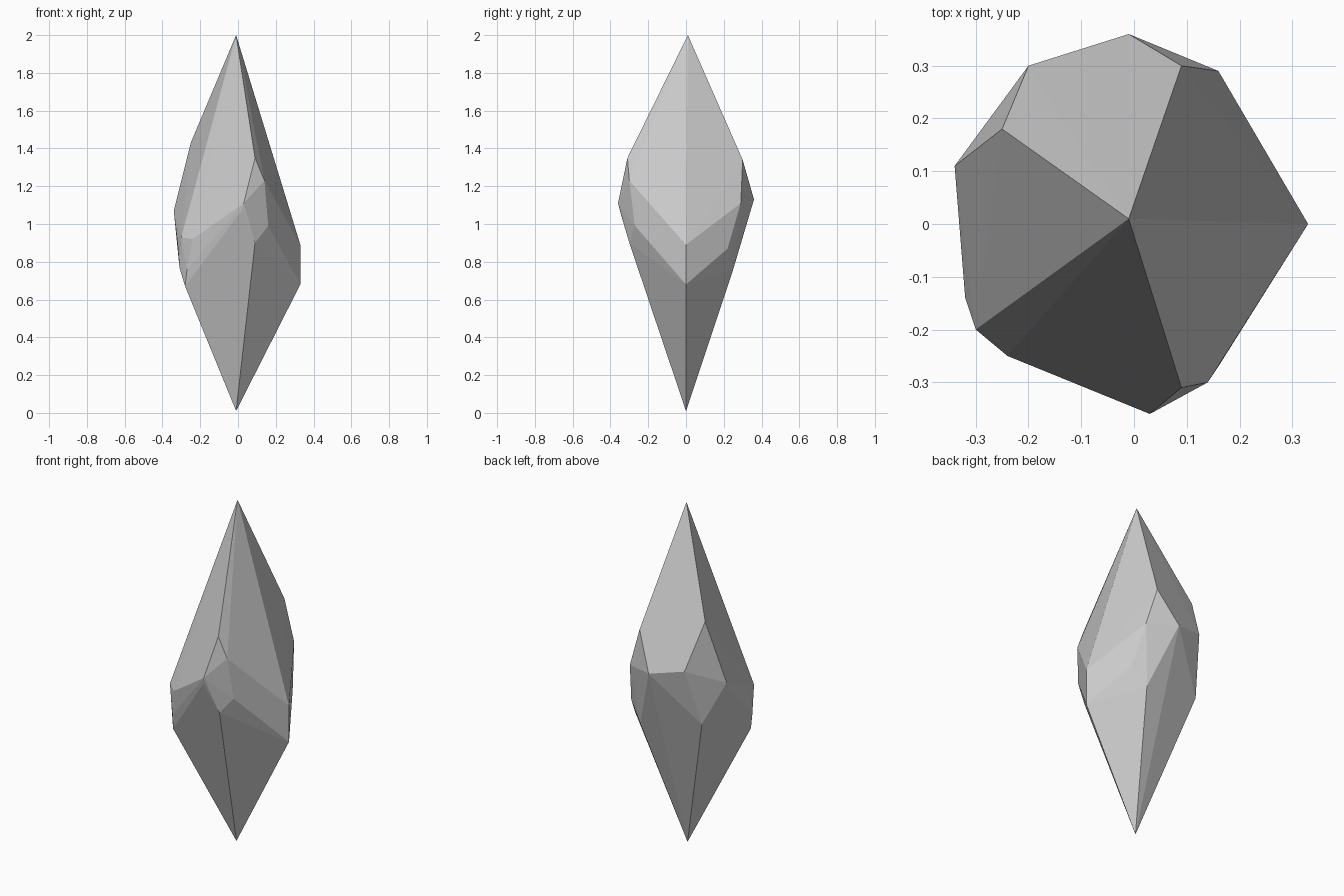
import bpy
import bmesh
import math

# Remove the default object
default_cube = bpy.data.objects.get("Cube")
if default_cube:
    bpy.data.objects.remove(default_cube, do_unlink=True)


def make_material(name, colour):
    material = bpy.data.materials.new(name)
    material.use_nodes = True
    material.diffuse_color = colour
    shader = next(n for n in material.node_tree.nodes if n.type == "BSDF_PRINCIPLED")
    shader.inputs["Base Color"].default_value = colour
    shader.inputs["Roughness"].default_value = 0.6
    return material


def make_cut_stone(name, corner_groups, material):
    """Wrap a faceted skin round the corners and merge flat neighbours."""
    bm = bmesh.new()
    for group in corner_groups:
        for corner in group:
            bm.verts.new(corner)
    hull = bmesh.ops.convex_hull(bm, input=bm.verts[:])
    unused = [v for v in hull["geom_interior"] if isinstance(v, bmesh.types.BMVert)]
    bmesh.ops.delete(bm, geom=unused, context="VERTS")
    bmesh.ops.dissolve_limit(bm, angle_limit=math.radians(1),
                             verts=bm.verts[:], edges=bm.edges[:])
    bmesh.ops.recalc_face_normals(bm, faces=bm.faces[:])
    mesh = bpy.data.meshes.new(name)
    bm.to_mesh(mesh)
    bm.free()
    mesh.materials.append(material)
    stone = bpy.data.objects.new(name, mesh)
    bpy.context.collection.objects.link(stone)
    return stone


# Two sharp tips
tips = [(-0.01, 0.01, 2), (-0.01, 0, 0.01)]

# Corners where the five long upper facets meet
shoulder = [
    (0.33, 0, 0.89), (0.09, 0.3, 1.34), (-0.25, 0.18, 1.43),
    (-0.3, -0.2, 0.93), (0.09, -0.31, 1.35),
]

# Chipped corners along the lower rims of the upper facets
upper_chips = [
    (0.16, 0.29, 1.11), (-0.01, 0.36, 1.13), (-0.2, 0.3, 1.17),
    (-0.34, 0.11, 1.07), (-0.24, -0.25, 0.92), (0.03, -0.36, 1.11),
    (0.02, -0.35, 1.07), (0.14, -0.3, 1.23),
]

# Chipped corners along the girdle
girdle_chips = [
    (0.2, 0.22, 0.87), (0.06, 0.3, 0.93), (-0.26, 0.21, 1.01),
    (-0.32, -0.14, 0.9), (-0.31, -0.17, 0.77), (-0.27, -0.22, 0.76),
    (0.16, -0.27, 0.99),
]

# Corners where the five long lower facets meet
waist = [
    (0.33, 0, 0.68), (0.12, 0.25, 0.76), (-0.25, 0.21, 0.84),
    (-0.28, -0.2, 0.67), (0.09, -0.3, 0.9),
]

stone_grey = make_material("stone grey", (0.6, 0.6, 0.6, 1))
make_cut_stone("crystal_shard",
               [tips, shoulder, upper_chips, girdle_chips, waist], stone_grey)
